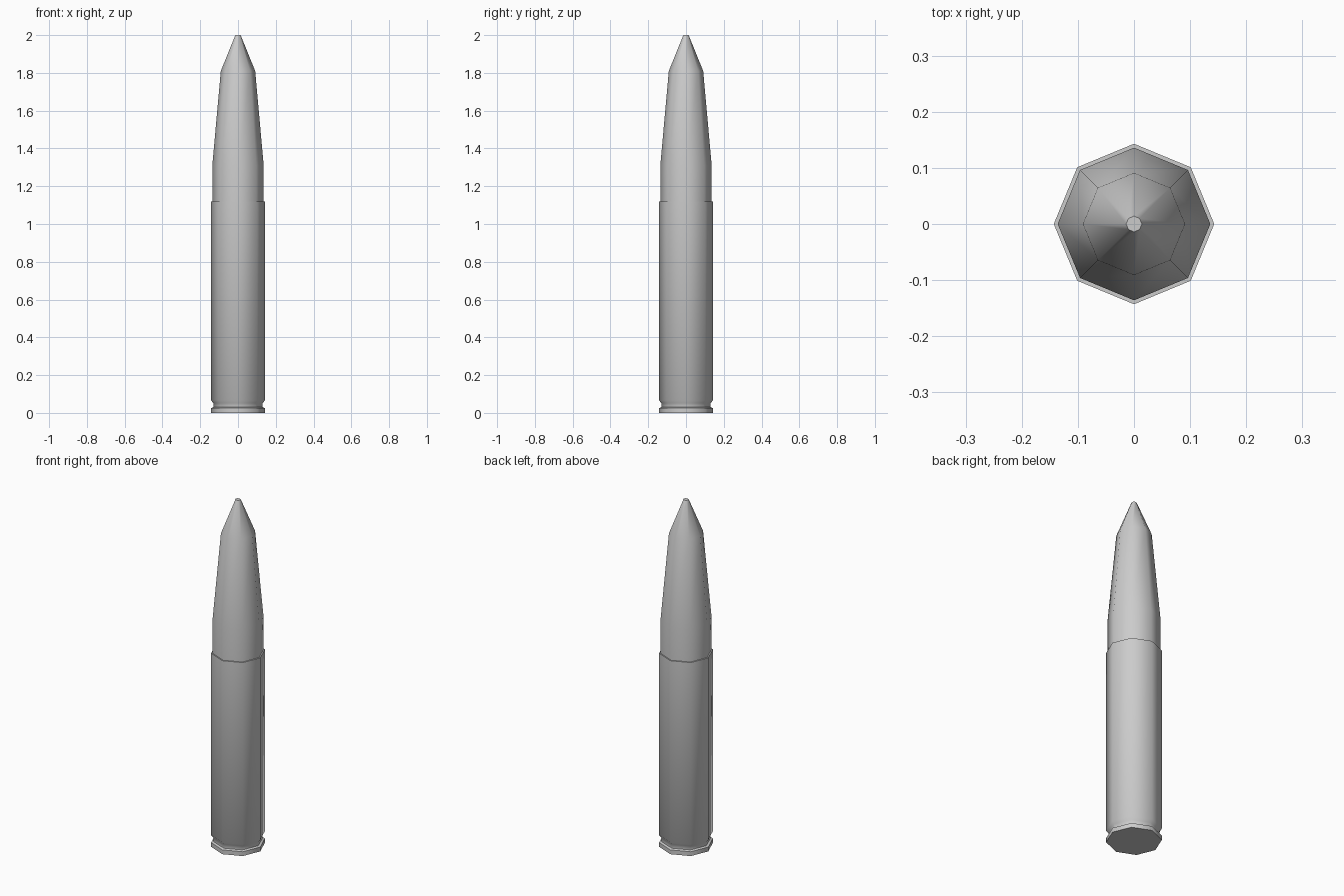
import bpy, bmesh, math

if "Cube" in bpy.data.objects:
    bpy.data.objects.remove(bpy.data.objects["Cube"])

SIDES = 8


def turned_part(name, profile):
    """Lathe a closed (radius, height) profile into an eight-sided solid."""
    bm = bmesh.new()
    rings = []
    for r, z in profile:
        rings.append([bm.verts.new((r * math.cos(2 * math.pi * i / SIDES),
                                    r * math.sin(2 * math.pi * i / SIDES), z))
                      for i in range(SIDES)])
    for low, high in zip(rings, rings[1:]):
        for i in range(SIDES):
            j = (i + 1) % SIDES
            bm.faces.new((low[i], low[j], high[j], high[i]))
    bm.faces.new(rings[0][::-1])
    bm.faces.new(rings[-1])
    mesh = bpy.data.meshes.new(name)
    bm.to_mesh(mesh)
    bm.free()
    obj = bpy.data.objects.new(name, mesh)
    bpy.context.collection.objects.link(obj)
    bpy.ops.object.select_all(action='DESELECT')
    obj.select_set(True)
    bpy.context.view_layer.objects.active = obj
    bpy.ops.object.shade_smooth_by_angle(angle=math.radians(60))
    return obj


# Case: base rim, extractor groove, straight wall, flat mouth
turned_part("case", [(0.143, 0.0), (0.143, 0.025), (0.131, 0.03),
                     (0.131, 0.052), (0.143, 0.067), (0.143, 1.12)])

# Bullet: short cylinder, long taper, steep nose with a tiny flat tip
turned_part("bullet", [(0.136, 1.10), (0.136, 1.31), (0.091, 1.81),
                       (0.014, 2.0)])
